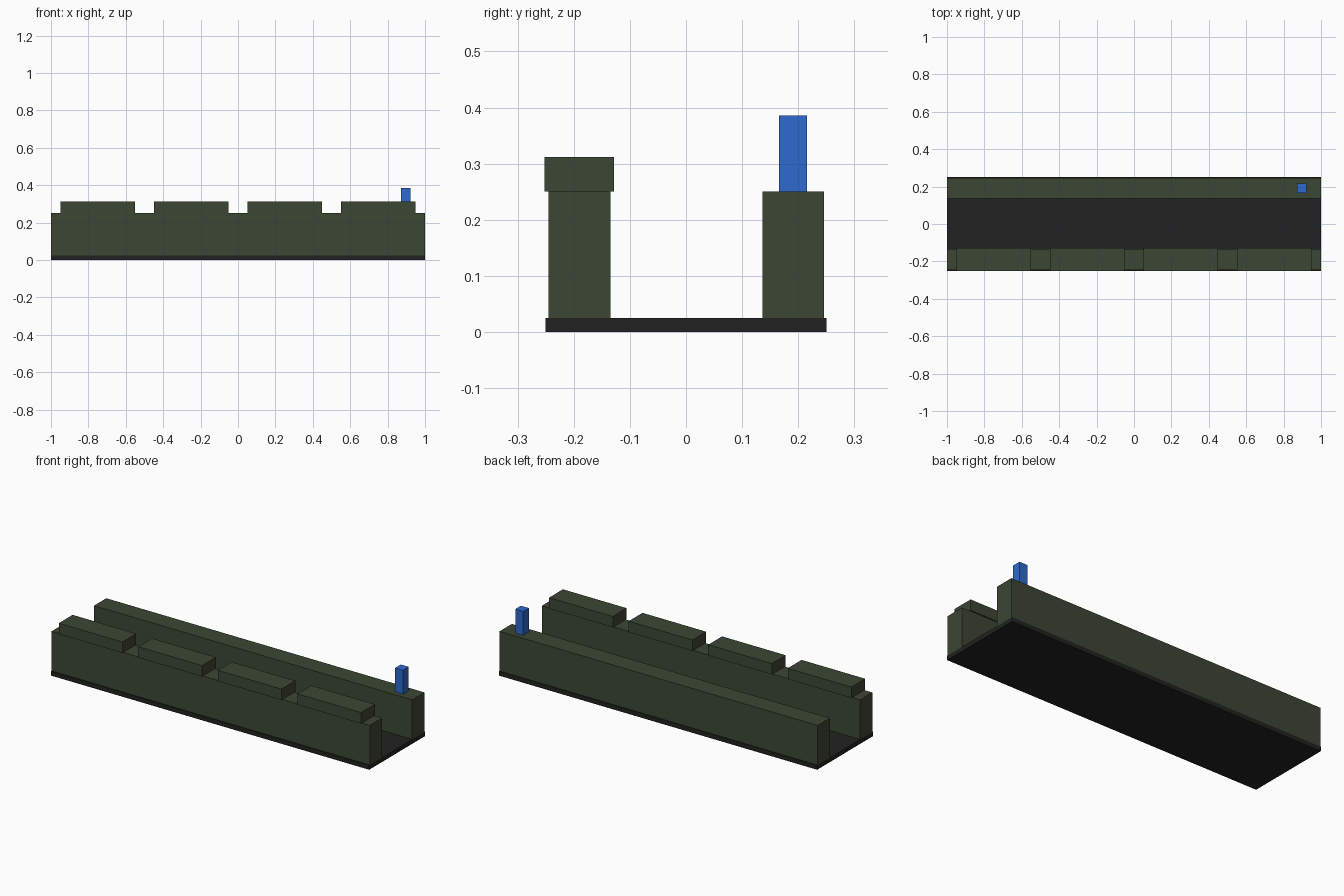
import bpy

cube = bpy.data.objects.get("Cube")
if cube:
    bpy.data.objects.remove(cube, do_unlink=True)


def material(name, rgb):
    mat = bpy.data.materials.new(name)
    mat.use_nodes = True
    color = (*rgb, 1)
    mat.diffuse_color = color
    mat.node_tree.nodes["Principled BSDF"].inputs["Base Color"].default_value = color
    return mat


def box(name, mat, x, y, z):
    """Flat-sided box spanning the given (low, high) ranges."""
    spans = (x, y, z)
    bpy.ops.mesh.primitive_cube_add(size=1, location=[(a + b) / 2 for a, b in spans])
    obj = bpy.context.object
    obj.name = name
    obj.scale = [b - a for a, b in spans]
    bpy.ops.object.transform_apply(location=False, rotation=False, scale=True)
    obj.data.materials.append(mat)
    return obj


green = material("dark olive green", (0.045, 0.061, 0.033))
black = material("near black", (0.016, 0.016, 0.016))
blue = material("bright blue", (0.027, 0.144, 0.61))

length = (-1, 1)
floor_top = 0.025
wall_top = 0.25

# Floor slab
box("base_plate", black, length, (-0.25, 0.25), (0, floor_top))

# Long walls
box("front_wall", green, length, (-0.245, -0.135), (floor_top, wall_top))
box("back_wall", green, length, (0.136, 0.246), (floor_top, wall_top))

# Row of raised caps on the front wall
for i in range(4):
    centre = -0.75 + i * 0.5
    box(f"wall_cap_{i + 1}", green, (centre - 0.2, centre + 0.2),
        (-0.252, -0.128), (wall_top, 0.312))

# Post on the back wall
box("marker_post", blue, (0.872, 0.922), (0.166, 0.216), (wall_top, 0.386))
